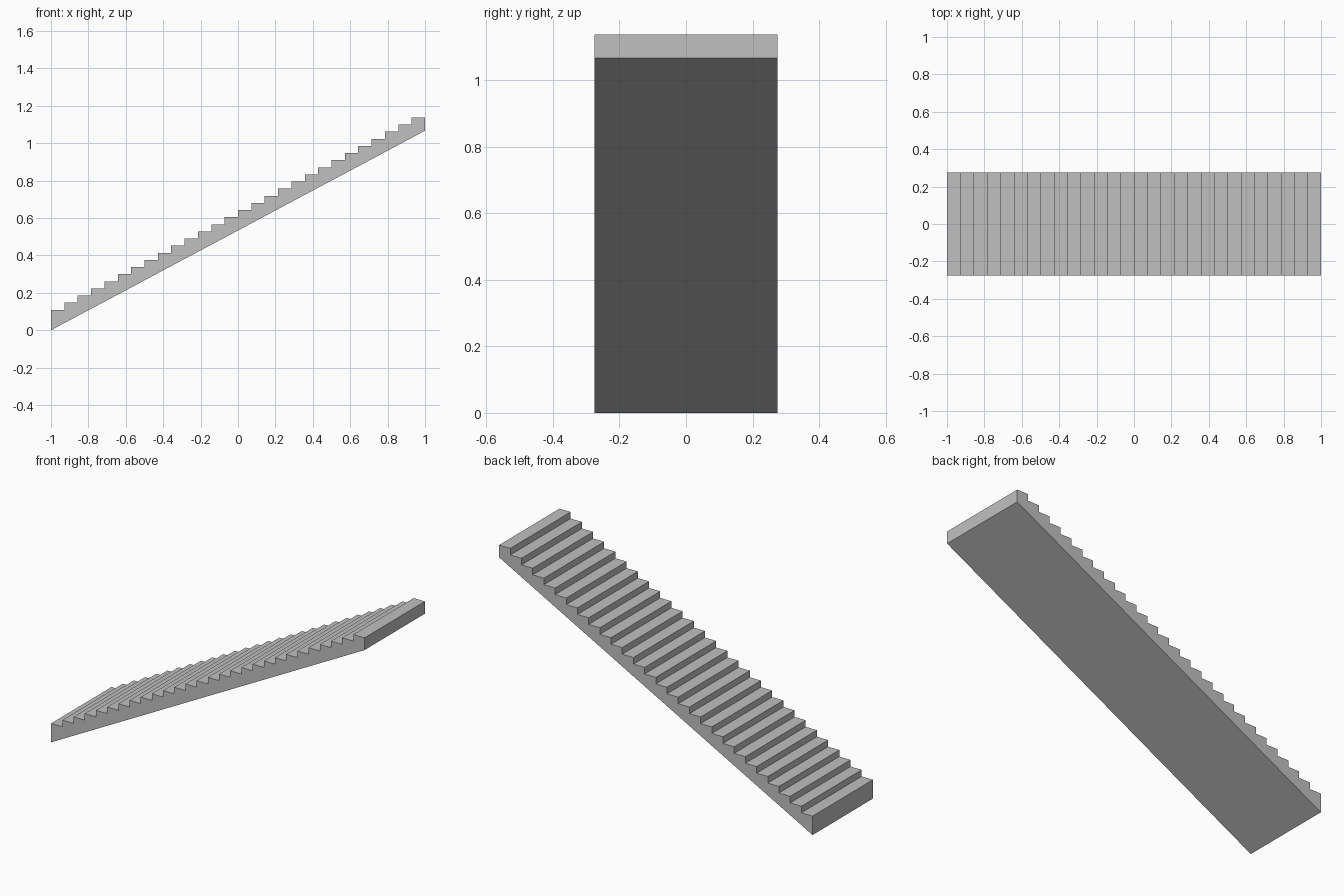
import bpy
import bmesh

if "Cube" in bpy.data.objects:
    bpy.data.objects.remove(bpy.data.objects["Cube"])

STEPS = 28
RUN = 2.0 / STEPS
RISE = 0.0381
FIRST = 0.109      # height of the lowest tread
HALF_WIDTH = 0.275

# side profile: sloped underside, then treads and risers from the top down
profile = [(-1.0, 0.0), (1.0, STEPS * RISE)]
for i in reversed(range(STEPS)):
    z = FIRST + i * RISE
    profile += [(-1 + (i + 1) * RUN, z), (-1 + i * RUN, z)]

# extrude the profile across the width
bm = bmesh.new()
side = bm.faces.new([bm.verts.new((x, -HALF_WIDTH, z)) for x, z in profile])
ext = bmesh.ops.extrude_face_region(bm, geom=[side], use_keep_orig=True)
moved = [v for v in ext["geom"] if isinstance(v, bmesh.types.BMVert)]
bmesh.ops.translate(bm, verts=moved, vec=(0, 2 * HALF_WIDTH, 0))
bmesh.ops.recalc_face_normals(bm, faces=bm.faces)

mesh = bpy.data.meshes.new("staircase")
bm.to_mesh(mesh)
bm.free()

# plain grey finish
grey = bpy.data.materials.new("light_grey")
grey.diffuse_color = (0.53, 0.53, 0.53, 1.0)
grey.use_nodes = True
grey.node_tree.nodes["Principled BSDF"].inputs["Base Color"].default_value = grey.diffuse_color
mesh.materials.append(grey)

stairs = bpy.data.objects.new("staircase", mesh)
bpy.context.collection.objects.link(stairs)
